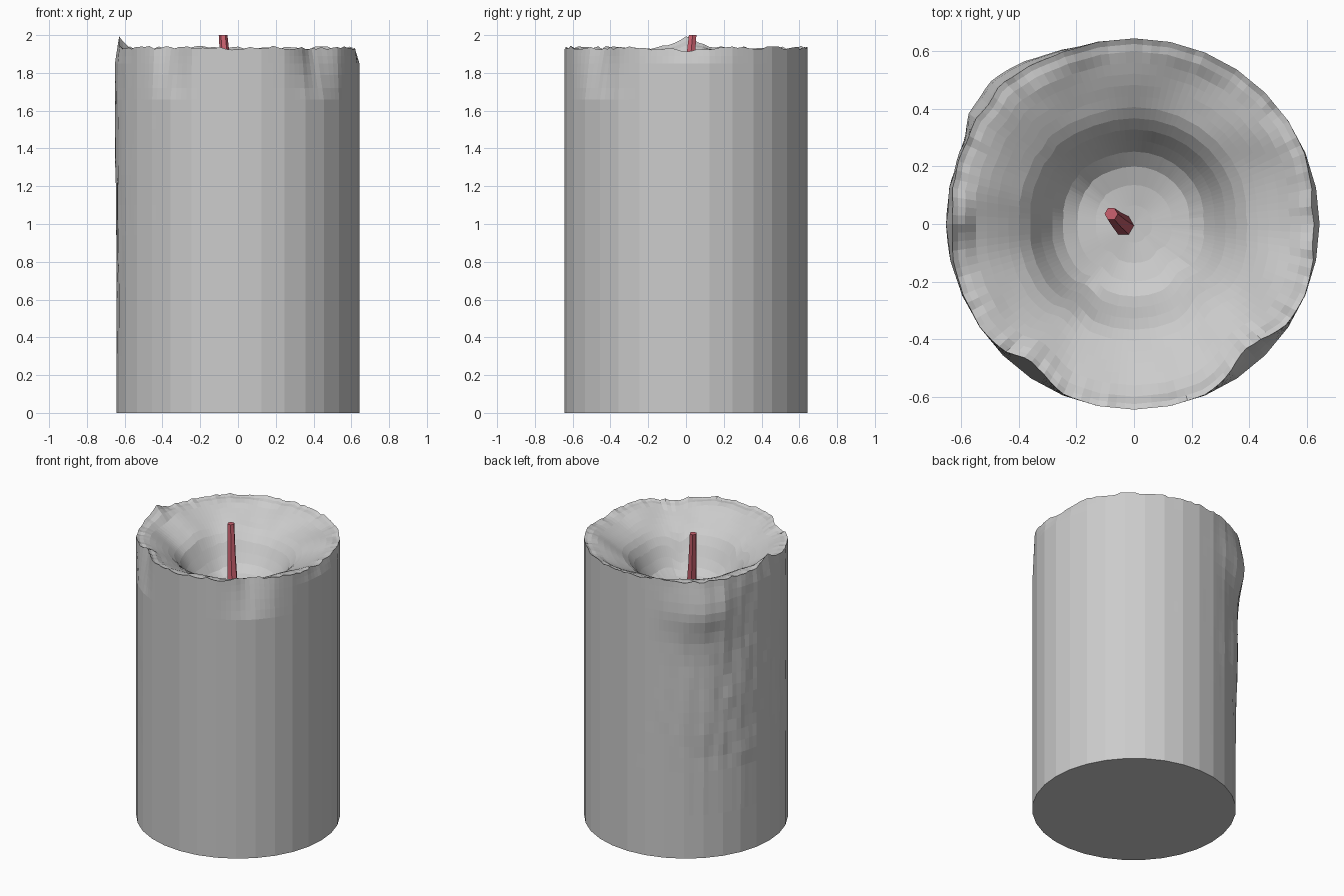
import bpy, bmesh
from math import pi, cos, sin, radians, exp
from mathutils import Vector, noise
import random

if "Cube" in bpy.data.objects:
    bpy.data.objects.remove(bpy.data.objects["Cube"])

random.seed(4)
R, SIDES, SUB = 0.643, 32, 4
N = SIDES * SUB


def bump(a, centre_deg, width_deg):
    # smooth bell around one direction
    d = (a - radians(centre_deg) + pi) % (2 * pi) - pi
    return exp(-(d / radians(width_deg)) ** 2)


def polygon_radius(a):
    # radius of the 32-sided column
    step = 2 * pi / SIDES
    return R * cos(step / 2) / cos((a % step) - step / 2)


def interp(profile, r):
    for (r0, z0), (r1, z1) in zip(profile, profile[1:]):
        if r <= r1:
            t = (r - r0) / (r1 - r0)
            return z0 + (z1 - z0) * t
    return profile[-1][1]


BOWL = [(0, 1.56), (0.12, 1.565), (0.2, 1.585), (0.25, 1.615), (0.3, 1.69),
        (0.35, 1.775), (0.4, 1.82), (0.48, 1.865), (0.56, 1.905), (0.66, 1.935)]


def outer_radius(a, z, jitter=True):
    r = polygon_radius(a)
    # melted bulge and drip running down the back left
    top = exp(-((z - 1.72) / 0.17) ** 2)
    run = 0.012 * max(0, min(1, (z - 0.5) / 0.5))
    r += bump(a, 135, 17) * (0.045 * top + run)
    r += 0.008 * bump(a, 178, 20) * max(0, min(1, z - 0.6))
    if 0.5 < z:
        w = bump(a, 155, 32)
        r += 0.012 * w * noise.noise(Vector((a * 8, z * 5, 3)))
    # flat chips cut into the top edge
    if z > 1.66:
        t = (z - 1.66) / 0.27
        r -= t * (0.045 * bump(a, -126, 9) + 0.06 * bump(a, -48, 11))
    if z > 1.85:
        t = (z - 1.85) / 0.08
        r -= t * (0.025 * bump(a, 2, 14) + 0.012 * bump(a, 180, 20))
    return r


bm = bmesh.new()
angles = [2 * pi * i / N for i in range(N)]
rim_z = []
for a in angles:
    z = 1.932 + 0.01 * noise.noise(Vector((cos(a) * 5, sin(a) * 5, 0)))
    z += random.uniform(-0.008, 0.008)
    z += 0.055 * bump(a, 180, 8) - 0.015 * bump(a, 0, 8)
    rim_z.append(z)

# outer wall rings
rings = []
levels = [0, 0.3, 0.6] + [0.7 + 0.08 * i for i in range(12)] + [1.66, 1.72, 1.79, 1.85, 1.89]
for z in levels:
    rings.append([bm.verts.new((outer_radius(a, z) * cos(a), outer_radius(a, z) * sin(a), z))
                  for a in angles])
rings.append([bm.verts.new((outer_radius(a, z) * cos(a), outer_radius(a, z) * sin(a), z))
              for a, z in zip(angles, rim_z)])
bm.faces.new(list(reversed(rings[0])))

# melted bowl rings, from the rim towards the pool
for f in (0.97, 0.93, 0.87, 0.81, 0.75, 0.69, 0.63, 0.57, 0.51, 0.45, 0.39, 0.31, 0.21, 0.1):
    ring = []
    for a, zr in zip(angles, rim_z):
        r = outer_radius(a, zr) * f
        x, y = r * cos(a), r * sin(a)
        pit = Vector((x + 0.025 * (1 - f), y + 0.02 * (1 - f))).length
        pit *= 1 + 0.06 * noise.noise(Vector((x * 3, y * 3, 7)))
        pit += 0.03 * bump(a, -70, 40) * min(1, pit * 3) * (1 - f)
        z = interp(BOWL, pit) + 0.018 * noise.noise(Vector((x * 5, y * 5, 1)))
        k = max(0, (f - 0.87) / 0.13)
        ring.append(bm.verts.new((x, y, z * (1 - k) + (zr - 0.01) * k)))
    rings.append(ring)

for lo, hi in zip(rings, rings[1:]):
    for i in range(N):
        j = (i + 1) % N
        bm.faces.new((lo[i], lo[j], hi[j], hi[i]))
centre = bm.verts.new((0, 0, 1.56))
for i in range(N):
    bm.faces.new((rings[-1][i], rings[-1][(i + 1) % N], centre))

mesh = bpy.data.meshes.new("candle_wax")
bm.to_mesh(mesh)
bm.free()
bpy.context.collection.objects.link(bpy.data.objects.new("candle_wax", mesh))

# leaning, tapered wick
bm = bmesh.new()
sections = [((-0.033, -0.008, 1.53), 0.037), ((-0.06, 0.015, 1.78), 0.029),
            ((-0.079, 0.035, 2.0), 0.023)]
prev = None
for c, r in sections:
    ring = [bm.verts.new((c[0] + r * cos(i * pi / 3), c[1] + r * sin(i * pi / 3), c[2]))
            for i in range(6)]
    if prev is None:
        bm.faces.new(list(reversed(ring)))
    else:
        for i in range(6):
            j = (i + 1) % 6
            bm.faces.new((prev[i], prev[j], ring[j], ring[i]))
    prev = ring
bm.faces.new(prev)
mesh = bpy.data.meshes.new("wick")
bm.to_mesh(mesh)
bm.free()
red = bpy.data.materials.new("wick_red")
red.diffuse_color = (0.6, 0.12, 0.16, 1)
red.use_nodes = True
red.node_tree.nodes["Principled BSDF"].inputs["Base Color"].default_value = red.diffuse_color
mesh.materials.append(red)
bpy.context.collection.objects.link(bpy.data.objects.new("wick", mesh))
